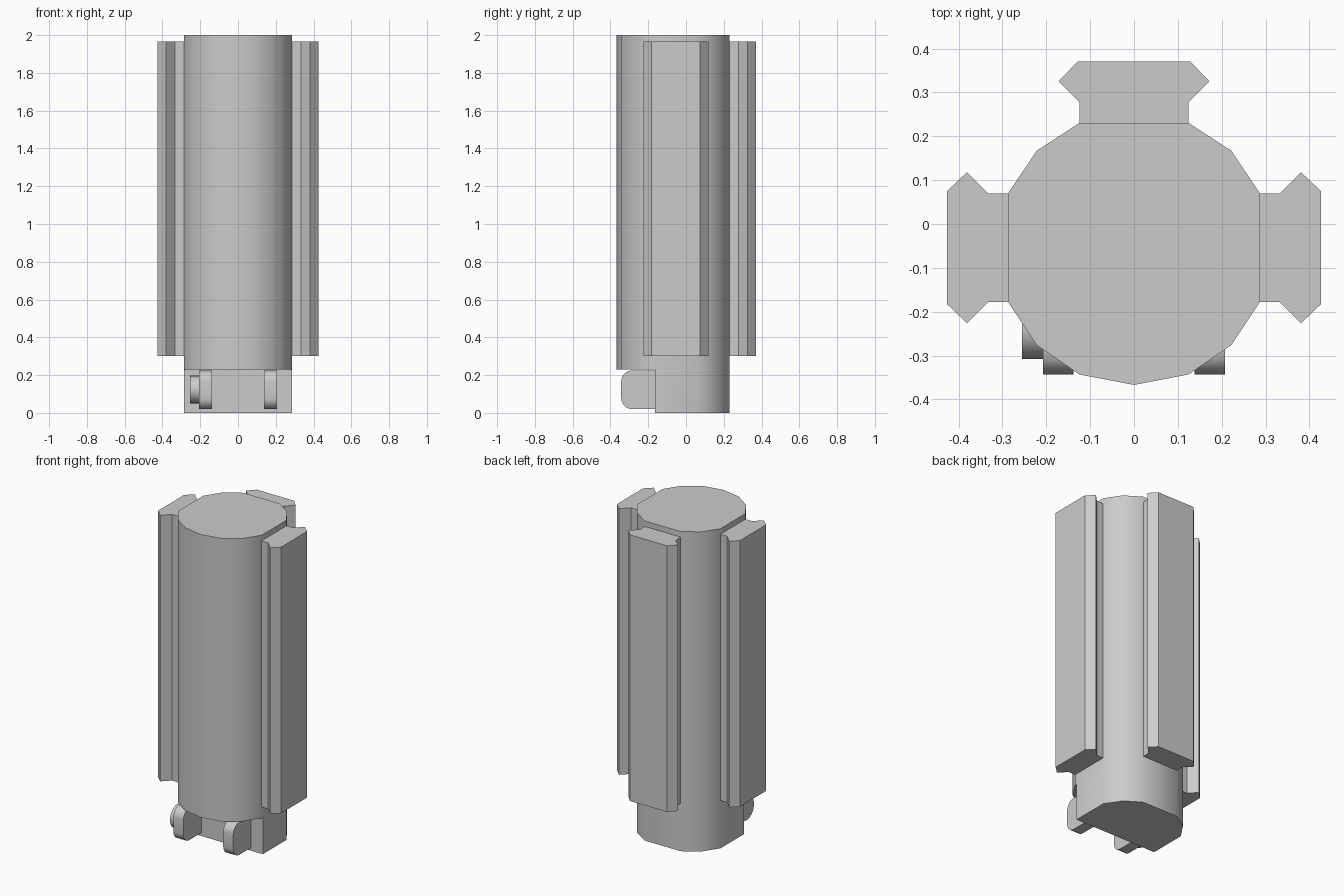
import bpy, bmesh, math
from mathutils import Vector

if "Cube" in bpy.data.objects:
    bpy.data.objects.remove(bpy.data.objects["Cube"])


def prism(name, pts, axis, lo, hi):
    """Extrude a closed 2D profile along z (x,y points) or x (y,z points)."""
    bm = bmesh.new()
    place = (lambda p, h: (p[0], p[1], h)) if axis == 'z' else (lambda p, h: (h, p[0], p[1]))
    face = bm.faces.new([bm.verts.new(place(p, lo)) for p in pts])
    new = bmesh.ops.extrude_face_region(bm, geom=[face])['geom']
    step = Vector((0, 0, hi - lo)) if axis == 'z' else Vector((hi - lo, 0, 0))
    bmesh.ops.translate(bm, vec=step, verts=[v for v in new if isinstance(v, bmesh.types.BMVert)])
    bmesh.ops.recalc_face_normals(bm, faces=bm.faces)
    mesh = bpy.data.meshes.new(name)
    bm.to_mesh(mesh)
    bm.free()
    ob = bpy.data.objects.new(name, mesh)
    bpy.context.collection.objects.link(ob)
    return ob


def smooth(ob, deg):
    bpy.ops.object.select_all(action='DESELECT')
    ob.select_set(True)
    bpy.context.view_layer.objects.active = ob
    bpy.ops.object.shade_smooth_by_angle(angle=math.radians(deg))


def arc(cy, cz, r, a0, a1, n):
    return [(cy + r * math.cos(math.radians(a0 + (a1 - a0) * i / n)),
             cz + r * math.sin(math.radians(a0 + (a1 - a0) * i / n))) for i in range(n + 1)]


# Main faceted body, with the front of the foot cut away
half = [(0.125, 0.23), (0.222, 0.167), (0.287, 0.07), (0.287, -0.178),
        (0.222, -0.276), (0.125, -0.343)]
body = prism("body", half + [(0, -0.367)] + [(-x, y) for x, y in reversed(half)], 'z', 0, 2)
cutter = prism("foot_cutter", [(-0.6, -0.6), (0.6, -0.6), (0.6, -0.165), (-0.6, -0.165)],
               'z', -0.2, 0.23)
mod = body.modifiers.new("foot_cut", 'BOOLEAN')
mod.operation, mod.object, mod.solver = 'DIFFERENCE', cutter, 'EXACT'
bpy.context.view_layer.objects.active = body
bpy.ops.object.modifier_apply(modifier=mod.name)
bpy.data.objects.remove(cutter)
smooth(body, 40)

# Rails: (half width, distance outward from the body's flat), on back, left and right
rail = [(0.124, 0), (0.124, 0.047), (0.172, 0.095), (0.129, 0.14)]
rail += [(-u, v) for u, v in reversed(rail)]
prism("back_rail", [(u, 0.23 + v) for u, v in rail], 'z', 0.30, 1.965)
for side, s in (("left", -1), ("right", 1)):
    prism(side + "_rail", [(s * (0.286 + v), -0.054 + u) for u, v in rail], 'z', 0.30, 1.965)

# Hinge lugs with rounded front corners
r = 0.058
lug = ([(-0.165, 0.225)] + arc(-0.285, 0.225 - r, r, 90, 180, 5)
       + arc(-0.285, 0.02 + r, r, 180, 270, 5) + [(-0.165, 0.02)])
for side, s in (("left", -1), ("right", 1)):
    smooth(prism(side + "_lug", lug, 'x', *sorted((s * 0.138, s * 0.207))), 40)

# Round knob on the outside of the left lug
smooth(prism("pin_knob", arc(-0.235, 0.124, 0.073, 0, 345, 23), 'x', -0.255, -0.205), 40)
